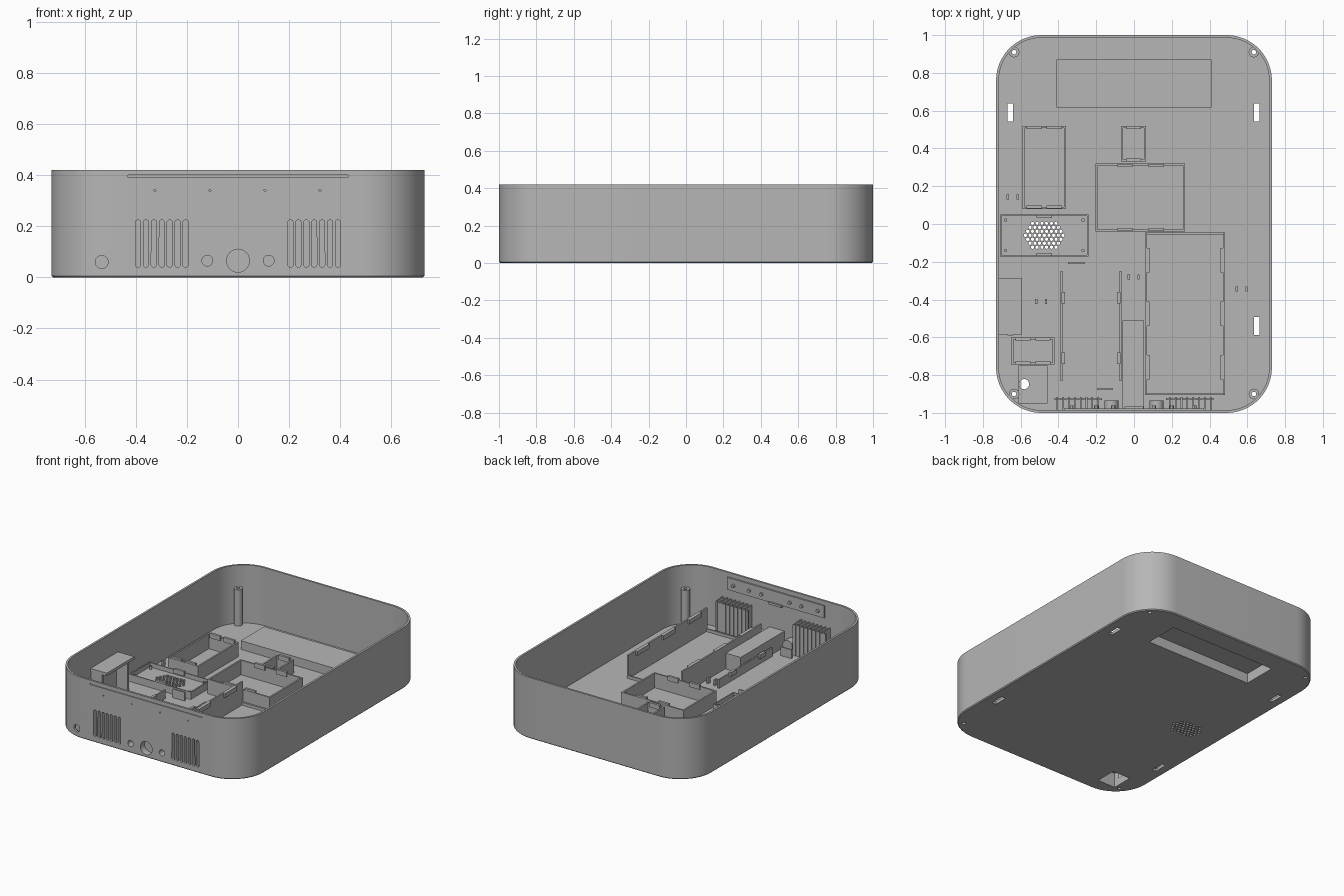
import bpy, bmesh, math
from mathutils import Matrix, Vector

cube = bpy.data.objects.get("Cube")
if cube:
    bpy.data.objects.remove(cube, do_unlink=True)

grey = bpy.data.materials.new("grey plastic")
grey.use_nodes = True
tone = (0.47, 0.47, 0.47, 1)
grey.diffuse_color = tone
grey.node_tree.nodes["Principled BSDF"].inputs["Base Color"].default_value = tone

FLOOR = 0.02
HEIGHT = 0.42


def add_box(bm, x0, x1, y0, y1, z0, z1):
    size = Matrix.Diagonal((x1 - x0, y1 - y0, z1 - z0, 1))
    mid = Matrix.Translation(((x0 + x1) / 2, (y0 + y1) / 2, (z0 + z1) / 2))
    bmesh.ops.create_cube(bm, size=1, matrix=mid @ size)


def add_rod(bm, x, y, z, radius, length, axis="Z", sides=24):
    turn = Matrix.Rotation(math.pi / 2, 4, "X") if axis == "Y" else Matrix()
    bmesh.ops.create_cone(bm, cap_ends=True, segments=sides, radius1=radius, radius2=radius,
                          depth=length, matrix=Matrix.Translation((x, y, z)) @ turn)


def finish(name, bm, smooth=True):
    bmesh.ops.recalc_face_normals(bm, faces=bm.faces)
    mesh = bpy.data.meshes.new(name)
    bm.to_mesh(mesh)
    bm.free()
    mesh.materials.append(grey)
    ob = bpy.data.objects.new(name, mesh)
    bpy.context.collection.objects.link(ob)
    if smooth:
        bpy.ops.object.select_all(action="DESELECT")
        ob.select_set(True)
        bpy.context.view_layer.objects.active = ob
        bpy.ops.object.shade_smooth_by_angle(angle=math.radians(30))
    return ob


def cut(ob, cutter):
    mod = ob.modifiers.new("openings", "BOOLEAN")
    mod.operation = "DIFFERENCE"
    mod.solver = "EXACT"
    mod.object = cutter


def cutter_object(name, bm):
    ob = finish(name, bm, smooth=False)
    ob.hide_render = True
    ob.hide_viewport = True
    ob.display_type = "WIRE"
    return ob


def boxes(name, items):
    bm = bmesh.new()
    for item in items:
        add_box(bm, *item)
    return finish(name, bm, smooth=False)


def outline(inset, z, steps=16):
    """Rounded rectangle ring of the case."""
    radius = 0.24
    ring = []
    for k, (sx, sy) in enumerate(((1, 1), (-1, 1), (-1, -1), (1, -1))):
        for i in range(steps + 1):
            a = (k + i / steps) * math.pi / 2
            ring.append(Vector((sx * (0.73 - radius) + (radius - inset) * math.cos(a),
                                sy * (1 - radius) + (radius - inset) * math.sin(a), z)))
    return ring


# Case: floor and wall as one lofted shell
bm = bmesh.new()
rings = [[bm.verts.new(p) for p in outline(inset, z)] for inset, z in
         ((0.006, 0), (0, 0.006), (0, HEIGHT), (0.014, HEIGHT), (0.014, FLOOR))]
for low, high in zip(rings, rings[1:]):
    for i in range(len(low)):
        j = (i + 1) % len(low)
        bm.faces.new((low[i], low[j], high[j], high[i]))
bm.faces.new(rings[0][::-1])
bm.faces.new(rings[-1])
case = finish("case", bm)

# Openings in the floor and front wall
corners = [(sx * 0.635, y) for sx in (-1, 1) for y in (0.91, -0.9)]
bm = bmesh.new()
for x in (-0.655, 0.65):
    for y in (0.59, -0.54):
        add_box(bm, x - 0.015, x + 0.015, y - 0.047, y + 0.047, -0.1, 0.05)
for x, y in corners:
    add_rod(bm, x, y, 0.15, 0.012, 0.5)
vents = [side * (0.205 + 0.031 * i) for side in (-1, 1) for i in range(7)]
for x in vents:
    start = len(bm.verts)
    add_rod(bm, x, -0.99, 0.132, 0.0105, 0.06, "Y", 16)
    bm.verts.ensure_lookup_table()
    for v in bm.verts[start:]:
        v.co.z += 0.082 if v.co.z > 0.132 else -0.082
for x, z, r in ((0, 0.065, 0.045), (-0.12, 0.065, 0.021), (0.12, 0.065, 0.021), (-0.533, 0.06, 0.025)):
    add_rod(bm, x, -0.99, z, r, 0.07, "Y")
for i in range(4):
    add_rod(bm, -0.325 + 0.215 * i, -0.99, 0.34, 0.004, 0.06, "Y", 10)
add_box(bm, -0.43, 0.43, -1.05, -0.994, 0.39, 0.4)
for row in range(-3, 4):
    count = 9 - abs(row)
    for i in range(count):
        add_rod(bm, -0.475 + (i - (count - 1) / 2) * 0.025, -0.06 + row * 0.021, 0.03, 0.0095, 0.2, sides=6)
openings = cutter_object("openings_cutter", bm)

# Pockets entered from below
bm = bmesh.new()
add_box(bm, -0.4, 0.4, 0.626, 0.86, -0.1, 0.068)
add_box(bm, -0.602, -0.468, -0.905, -0.76, -0.1, 0.1)
pockets = cutter_object("pocket_cutter", bm)
bm = bmesh.new()
add_rod(bm, -0.582, -0.848, 0.1, 0.027, 0.1)
port = cutter_object("port_cutter", bm)
cut(case, openings)
cut(case, pockets)

back_cover = boxes("back_pocket_cover", [(-0.41, 0.41, 0.616, 0.87, 0.003, 0.08)])
cut(back_cover, pockets)
jack_cover = boxes("power_pocket_cover", [(-0.612, -0.458, -0.95, -0.75, 0.003, 0.112)])
cut(jack_cover, pockets)
cut(jack_cover, port)

# Corner screw posts
bm = bmesh.new()
for x, y in corners:
    add_rod(bm, x, y, 0.14, 0.028, 0.26)
cut(finish("screw_posts", bm), openings)


def tray(name, x0, x1, y0, y1, top, tab_axis="X", spots=(0.27, 0.73), ends=None, thick=0.011):
    """Rectangular holder with retaining tabs on two opposite walls."""
    end_top = ends or top
    z = FLOOR - 0.005
    items = [(x0, x0 + thick, y0, y1, z, top), (x1 - thick, x1, y0, y1, z, top),
             (x0, x1, y0, y0 + thick, z, end_top), (x0, x1, y1 - thick, y1, z, end_top)]
    for t in spots:
        if tab_axis == "X":
            c, h = x0 + t * (x1 - x0), min(0.04, (x1 - x0) * 0.3)
            items += [(c - h, c + h, y0 + 0.002, y0 + 0.018, top - 0.02, top + 0.012),
                      (c - h, c + h, y1 - 0.018, y1 - 0.002, top - 0.02, top + 0.012)]
        else:
            c, h = y0 + t * (y1 - y0), 0.065
            items += [(x0 + 0.002, x0 + 0.024, c - h, c + h, top - 0.03, top),
                      (x1 - 0.024, x1 - 0.002, c - h, c + h, top - 0.03, top)]
    return boxes(name, items)


tray("left_board_holder", -0.59, -0.36, 0.08, 0.52, 0.12)
tray("small_holder", -0.068, 0.063, 0.33, 0.52, 0.11, spots=(0.5,))
tray("centre_board_holder", -0.205, 0.27, -0.04, 0.32, 0.12, spots=(0.33, 0.68))
tray("corner_holder", -0.65, -0.42, -0.745, -0.6, 0.1)
tray("battery_holder", 0.058, 0.482, -0.905, -0.045, 0.18, "Y", (0.17, 0.5, 0.83), ends=0.04)
tray("speaker_frame", -0.71, -0.24, -0.172, 0.05, 0.07, spots=(0.5,), thick=0.008)

# Speaker grille plate with mounting pegs
plate = boxes("speaker_plate", [(-0.705, -0.245, -0.167, 0.045, 0.015, 0.04)])
cut(plate, openings)
bm = bmesh.new()
for x in (-0.68, -0.27):
    for y in (-0.14, 0.02):
        add_rod(bm, x, y, 0.045, 0.009, 0.03, sides=12)
finish("speaker_pegs", bm)

# Front rails with clips
rails = []
for x, inward in ((-0.384, 1), (-0.072, -1)):
    rails.append((x - 0.005, x + 0.005, -0.83, -0.25, 0.015, 0.08))
    for y in (-0.39, -0.71):
        a, b = sorted((x, x + inward * 0.018))
        rails.append((a, b, y - 0.03, y + 0.03, 0.06, 0.09))
rails += [(-0.35, -0.26, -0.213, -0.203, 0.015, 0.08), (-0.195, -0.11, -0.88, -0.87, 0.015, 0.08)]
boxes("module_rails", rails)

# Centre channel behind the main front hole
cut(boxes("centre_channel", [(-0.06, 0.053, -0.987, -0.51, 0.015, 0.13)]), openings)

# Side shelf with supports
boxes("side_shelf", [(-0.718, -0.592, -0.585, -0.285, 0.245, 0.265),
                     (-0.718, -0.63, -0.58, -0.568, 0.015, 0.25),
                     (-0.718, -0.63, -0.302, -0.29, 0.015, 0.25)])

# Vent baffles and fins
baffles = []
for side in (-1, 1):
    a, b = sorted((side * 0.17, side * 0.42))
    baffles.append((a, b, -0.932, -0.92, 0.015, 0.23))
    for i in range(8):
        x = side * (0.1895 + 0.031 * i)
        baffles.append((x - 0.004, x + 0.004, -0.988, -0.915, 0.015, 0.245))
boxes("vent_baffles", baffles)

# Button bosses on the front wall
bm = bmesh.new()
for x in (-0.12, 0.12):
    add_rod(bm, x, -0.962, 0.065, 0.037, 0.056, "Y")
cut(finish("button_bosses", bm), openings)

# Display strip inside the front wall
bm = bmesh.new()
add_box(bm, -0.37, 0.37, -0.988, -0.976, 0.305, 0.39)
add_box(bm, -0.05, 0.05, -0.988, -0.965, 0.295, 0.31)
for x in (-0.325, -0.2, -0.11, 0.105, 0.2, 0.32):
    add_rod(bm, x, -0.972, 0.345, 0.011, 0.02, "Y", 12)
finish("front_strip", bm)

# Paired cable tie pegs
boxes("cable_pegs", [(x + d - 0.006, x + d + 0.006, y - 0.013, y + 0.013, 0.015, 0.06)
                     for x, y in ((-0.642, 0.143), (-0.492, -0.41), (-0.002, -0.28), (0.57, -0.345))
                     for d in (-0.026, 0.026)])
